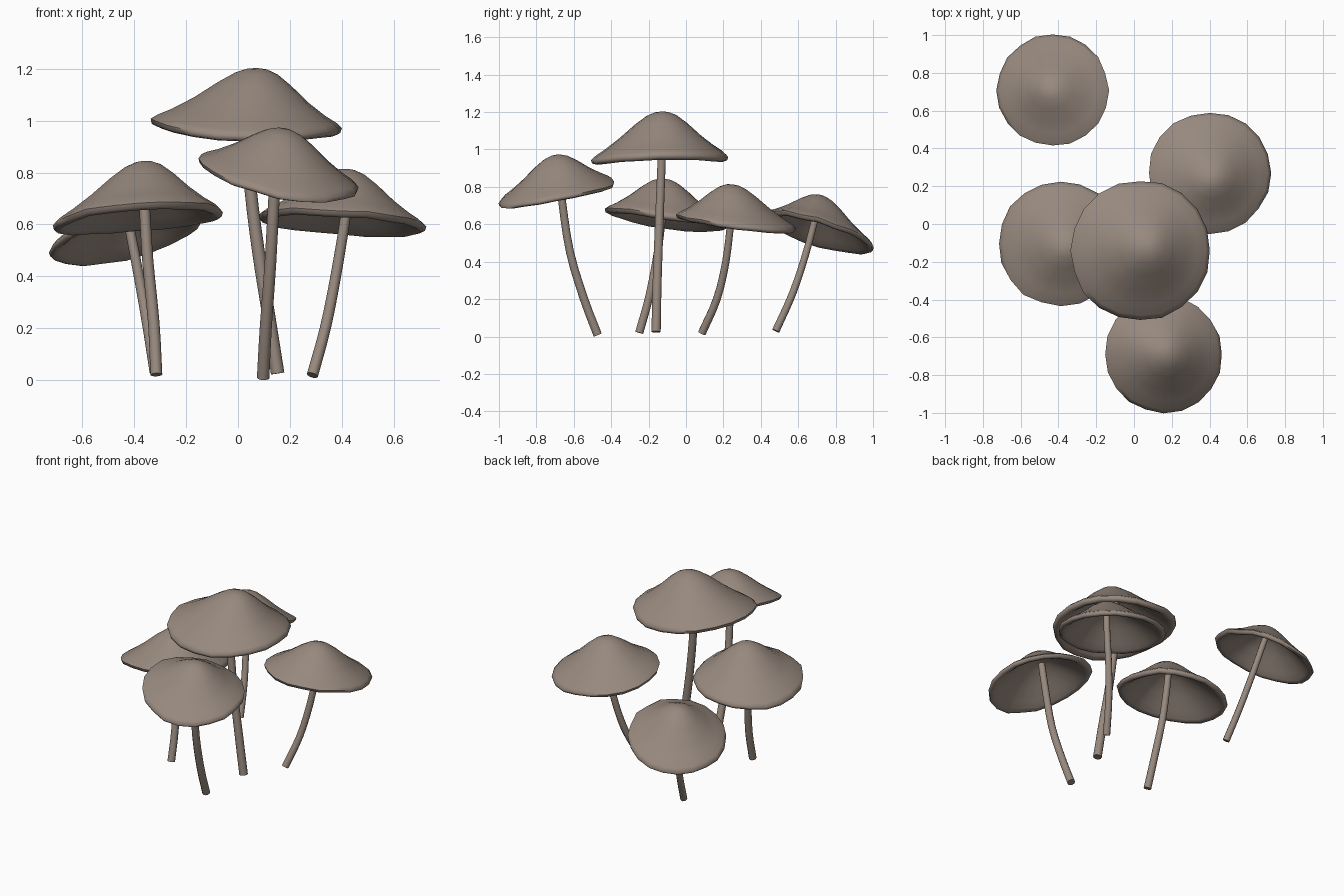
import bpy, bmesh, math, random
from mathutils import Vector

if "Cube" in bpy.data.objects:
    bpy.data.objects.remove(bpy.data.objects["Cube"])

random.seed(4)
mat = bpy.data.materials.new("mushroom brown")
mat.diffuse_color = (0.31, 0.25, 0.21, 1)
mat.use_nodes = True
mat.node_tree.nodes["Principled BSDF"].inputs["Base Color"].default_value = mat.diffuse_color

# cap cross-section: (radius share, height share), over the top, round the rolled lip, up the hollow
PROFILE = [(.1, .985), (.22, .91), (.38, .735), (.6, .45), (.8, .23), (.94, .1), (1, .02),
           (.985, -.06), (.93, -.09), (.87, -.04), (.75, .1), (.5, .4), (.25, .66), (.08, .75)]
SIDES = 20


def skin(name, rings, start=None, end=None):
    """Join rings of points into a closed surface, with pole points or flat ends."""
    bm = bmesh.new()
    loops = [[bm.verts.new(p) for p in ring] for ring in rings]
    n = len(loops[0])
    for a, b in zip(loops, loops[1:]):
        for i in range(n):
            j = (i + 1) % n
            bm.faces.new((a[i], a[j], b[j], b[i]))
    for loop, pole in ((loops[0], start), (loops[-1], end)):
        if pole is None:
            bm.faces.new(loop)
        else:
            v = bm.verts.new(pole)
            for i in range(n):
                bm.faces.new((loop[i], loop[(i + 1) % n], v))
    bmesh.ops.recalc_face_normals(bm, faces=bm.faces)
    me = bpy.data.meshes.new(name)
    bm.to_mesh(me)
    bm.free()
    ob = bpy.data.objects.new(name, me)
    bpy.context.collection.objects.link(ob)
    me.materials.append(mat)
    bpy.ops.object.select_all(action='DESELECT')
    ob.select_set(True)
    bpy.context.view_layer.objects.active = ob
    bpy.ops.object.shade_smooth_by_angle(angle=math.radians(65))


def cap(name, centre, r, apex, slope, bend=0):
    """Tilted bell cap; the apex may sit off centre, bend lifts the rim at left and right."""
    c = Vector(centre)
    h = apex[2] - c.z
    wave = [random.uniform(-.004, .004) for _ in range(SIDES)]
    radial = [random.uniform(.98, 1.01) for _ in range(SIDES)]

    def point(i, pr, pz):
        a = math.tau * i / SIDES
        x, y = (pr * r * radial[i] * f(a) for f in (math.cos, math.sin))
        k = max(pz, 0)
        z = slope[0] * x + slope[1] * y + h * pz
        z += (wave[i] + bend * math.cos(2 * a)) * pr ** 2
        return c + Vector((x + (apex[0] - c.x) * k, y + (apex[1] - c.y) * k, z))

    rings = [[point(i, pr, pz) for i in range(SIDES)] for pr, pz in PROFILE]
    skin(name, rings, point(0, 0, 1), point(0, 0, .76))


def smooth_path(path):
    """Catmull-Rom curve through the path points."""
    p = [Vector(q) for q in path]
    p = [2 * p[0] - p[1]] + p + [2 * p[-1] - p[-2]]
    out = []
    for a, b, c, d in zip(p, p[1:], p[2:], p[3:]):
        for t in (0, 1 / 3, 2 / 3):
            out.append(.5 * (2 * b + (c - a) * t + (2 * a - 5 * b + 4 * c - d) * t * t
                             + (3 * b - a - 3 * c + d) * t ** 3))
    return out + [p[-2]]


def stem(name, path, r0, r1):
    """Slightly tapered bent tube through the path points."""
    pts = smooth_path(path)
    rings = []
    for k, p in enumerate(pts):
        t = (pts[min(k + 1, len(pts) - 1)] - pts[max(k - 1, 0)]).normalized()
        u = Vector((0, 1, 0)).cross(t).normalized()
        v = t.cross(u)
        r = r0 + (r1 - r0) * k / (len(pts) - 1)
        rings.append([p + r * (math.cos(a) * u + math.sin(a) * v)
                      for a in (math.tau * i / 10 for i in range(10))])
    skin(name, rings)


# tall middle mushroom
cap("tall_cap", (.032, -.14, .966), .372, (.075, -.13, 1.203), (-.045, .03), .02)
stem("tall_stem", [(.153, -.16, .025), (.115, -.155, .27), (.078, -.147, .5),
                   (.048, -.138, .74), (.032, -.13, .96), (.035, -.13, 1.12)], .026, .022)

# front mushroom
cap("front_cap", (.155, -.69, .782), .312, (.18, -.7, .968), (-.185, .185), .014)
stem("front_stem", [(.097, -.472, .008), (.107, -.545, .2), (.125, -.62, .45),
                    (.14, -.662, .72), (.155, -.68, .9)], .024, .021)

# left mushroom
cap("left_cap", (-.388, -.103, .627), .333, (-.365, -.11, .843), (.083, -.14), -.008)
stem("left_stem", [(-.315, -.25, .02), (-.325, -.195, .22), (-.348, -.15, .46),
                   (-.36, -.125, .66), (-.365, -.115, .77)], .023, .02)

# right mushroom
cap("right_cap", (.4, .27, .612), .324, (.42, .25, .813), (-.07, -.12))
stem("right_stem", [(.287, .085, .018), (.337, .165, .2), (.377, .213, .4),
                    (.413, .24, .62), (.425, .25, .75)], .022, .019)

# back mushroom
cap("back_cap", (-.43, .707, .56), .297, (-.45, .725, .752), (.23, -.29))
stem("back_stem", [(-.32, .48, .03), (-.352, .57, .23), (-.39, .64, .44),
                   (-.425, .688, .62), (-.44, .705, .69)], .021, .018)
